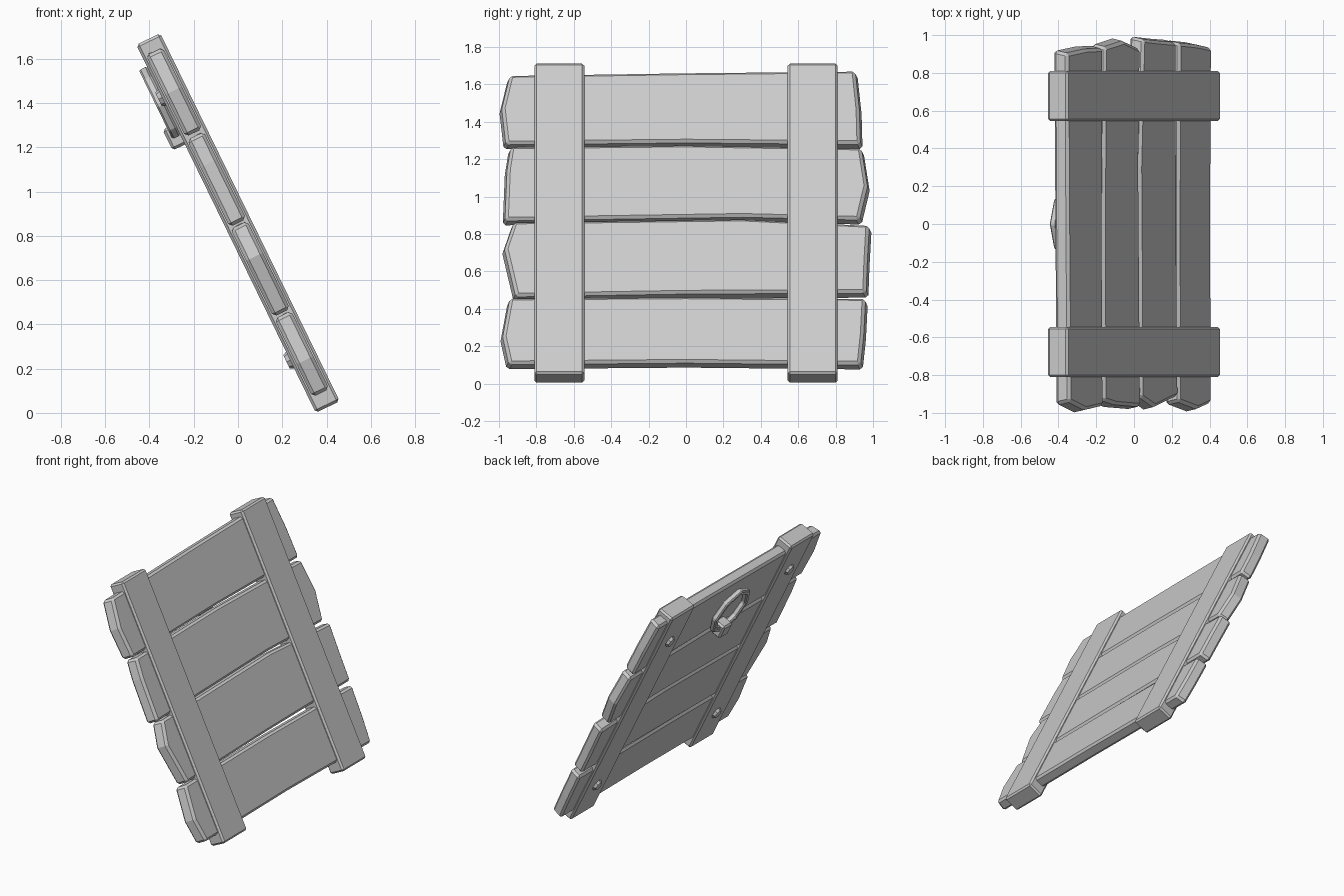
import bpy, bmesh, math
from mathutils import Matrix

if "Cube" in bpy.data.objects:
    bpy.data.objects.remove(bpy.data.objects["Cube"])

# Panel frame: local x = face normal, y = along planks, z = up the slope
FRAME = Matrix.Translation((0, 0, 0.858)) @ Matrix.Rotation(math.radians(-26), 4, 'Y')


def finish(name, bm, bevel=0.0):
    bmesh.ops.recalc_face_normals(bm, faces=bm.faces[:])
    mesh = bpy.data.meshes.new(name)
    bm.to_mesh(mesh)
    bm.free()
    ob = bpy.data.objects.new(name, mesh)
    bpy.context.collection.objects.link(ob)
    ob.matrix_world = FRAME
    if bevel:
        mod = ob.modifiers.new("bevel", 'BEVEL')
        mod.width = bevel
        mod.segments = 1
        mod.limit_method = 'ANGLE'
        mod.angle_limit = math.radians(40)
    return ob


def box(name, lo, hi, bevel):
    bm = bmesh.new()
    bmesh.ops.create_cube(bm, size=1)
    for v in bm.verts:
        v.co = [a + (b - a) * (c + 0.5) for a, b, c in zip(lo, hi, v.co)]
    return finish(name, bm, bevel)


def plank(name, outline, half=0.042, taper=0.018):
    # rough-cut plank: back outline, front outline slightly shorter at the ends
    bm = bmesh.new()
    back = [bm.verts.new((-half, y, z)) for y, z in outline]
    front = [bm.verts.new((half, y - math.copysign(taper, y) if abs(y) > 0.5 else y, z))
             for y, z in outline]
    bm.faces.new(back)
    bm.faces.new(front)
    n = len(outline)
    for i in range(n):
        j = (i + 1) % n
        bm.faces.new((back[i], back[j], front[j], front[i]))
    return finish(name, bm, 0.015)


# Four planks, bottom to top, each with irregular pointed ends
plank("plank_1", [(-0.962, -0.855), (0.0, -0.846), (0.948, -0.857), (0.965, -0.68),
                  (0.975, -0.465), (0.0, -0.455), (-0.957, -0.462), (-0.995, -0.69)])
plank("plank_2", [(-0.925, -0.452), (0.0, -0.435), (0.978, -0.43), (0.984, -0.25),
                  (0.995, -0.03), (0.3, 0.008), (-0.935, -0.01), (-0.985, -0.17)])
plank("plank_3", [(-0.983, 0.0), (0.3, 0.022), (0.942, 0.005), (0.985, 0.205),
                  (0.953, 0.43), (0.0, 0.448), (-0.952, 0.438), (-0.972, 0.3)])
plank("plank_4", [(-0.978, 0.453), (0.0, 0.464), (0.947, 0.455), (0.942, 0.66),
                  (0.92, 0.888), (0.0, 0.878), (-0.957, 0.862), (-1.0, 0.665)])

for side, label in ((-1, "left"), (1, "right")):
    # Cross battens clasping the planks
    ys = sorted((side * 0.544, side * 0.811))
    box("batten_" + label, (-0.06, ys[0], -0.925), (0.06, ys[1], 0.925), 0.012)
    # Rivets on the back of each batten
    for z, end in ((-0.66, "lower"), (0.66, "upper")):
        bm = bmesh.new()
        m = Matrix.Translation((-0.066, side * 0.678, z)) @ Matrix.Rotation(math.radians(-90), 4, 'Y')
        bmesh.ops.create_cone(bm, cap_ends=True, segments=8, radius1=0.045,
                              radius2=0.033, depth=0.024, matrix=m)
        finish("rivet_%s_%s" % (end, label), bm)

# Handle mount on the back
box("handle_mount", (-0.122, -0.05, 0.424), (-0.035, 0.05, 0.528), 0.012)

# Octagonal pull ring with square section
bm = bmesh.new()
N, RO, RI = 8, 0.185, 0.145
section = [(-0.1, RO), (-0.1, RI), (-0.06, RI), (-0.06, RO)]
loops = []
for i in range(N):
    a = 2 * math.pi * i / N
    loops.append([bm.verts.new((x, r * math.sin(a), 0.635 + r * math.cos(a))) for x, r in section])
for i in range(N):
    p, q = loops[i], loops[(i + 1) % N]
    for k in range(4):
        l = (k + 1) % 4
        bm.faces.new((p[k], p[l], q[l], q[k]))
finish("pull_ring", bm, 0.008)
